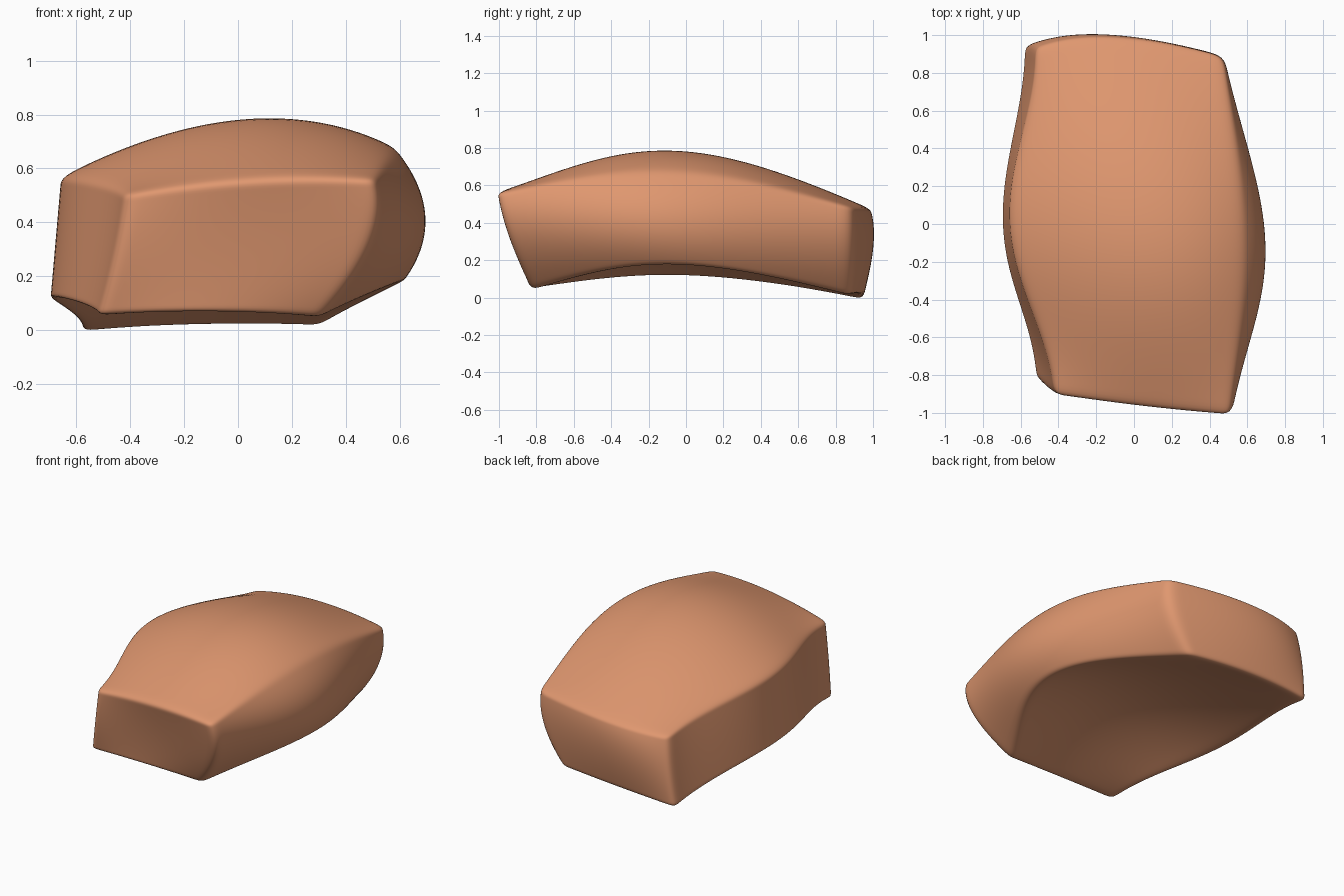
import bpy, bmesh, math
from mathutils import Vector

if "Cube" in bpy.data.objects:
    bpy.data.objects.remove(bpy.data.objects["Cube"], do_unlink=True)

# Guide points for three stations (front, middle, back).
# Each has rows bottom, middle, top; each row runs from -x to +x.
STATIONS = [
    [[(-.52, -.82, .05), (-.1, -.84, .06), (.3, -.82, .04)],
     [(-.46, -.88, .28), (0, -.895, .3), (.49, -.95, .32)],
     [(-.42, -.9, .505), (.05, -.97, .56), (.505, -1.01, .56)]],
    [[(-.7, 0, .11), (0, 0, .26), (.61, -.07, .17)],
     [(-.68, 0, .34), (0, 0, .45), (.7, -.12, .42)],
     [(-.66, 0, .57), (.01, -.05, .785), (.58, -.08, .68)]],
    [[(-.58, .945, -.01), (-.15, .94, .01), (.3, .88, .01)],
     [(-.55, .95, .24), (-.15, 1.0, .28), (.45, .89, .26)],
     [(-.52, .93, .45), (-.1, .985, .475), (.47, .885, .485)]],
]


def blend(points, t, even=None):
    """Curve through three points, with t from -1 to 1; even shapes each axis."""
    even = even or (t * t,) * 3
    return Vector([b + (c - a) / 2 * t + ((a + c) / 2 - b) * e
                   for a, b, c, e in zip(*points, even)])


def place(co):
    # Denser rows near both ends keep the end edges crisp
    v = 0.5 * co.y + 0.5 * math.sin(co.y * math.pi / 2)
    square, wave = v * v, math.sin(v * math.pi / 2) ** 2
    # The -x side pinches in before both ends, the +x side stays fuller
    side, rise = [square + (wave - square) * k for k in (0.65 - 0.3 * co.x, 0.25)]
    rows = [[blend([s[r][k] for s in STATIONS], v, (side, side, rise))
             for k in range(3)] for r in range(3)]
    return blend([blend(row, co.x) for row in rows], co.z)


# Curved block: a gridded cube bent onto the guide points
bm = bmesh.new()
bmesh.ops.create_cube(bm, size=2)
bmesh.ops.subdivide_edges(bm, edges=bm.edges[:], cuts=13, use_grid_fill=True)
for vert in bm.verts:
    vert.co = place(vert.co)
bmesh.ops.recalc_face_normals(bm, faces=bm.faces[:])
for face in bm.faces:
    face.smooth = True
mesh = bpy.data.meshes.new("curved_block")
bm.to_mesh(mesh)
bm.free()
block = bpy.data.objects.new("curved_block", mesh)
bpy.context.collection.objects.link(block)

# Soft rounded edges
soften = block.modifiers.new("soft_edges", "SUBSURF")
soften.levels = soften.render_levels = 2

# Clay colour
clay = bpy.data.materials.new("clay_orange")
clay.use_nodes = True
colour = (0.74, 0.31, 0.16, 1)
clay.diffuse_color = colour
clay.node_tree.nodes["Principled BSDF"].inputs["Base Color"].default_value = colour
mesh.materials.append(clay)
